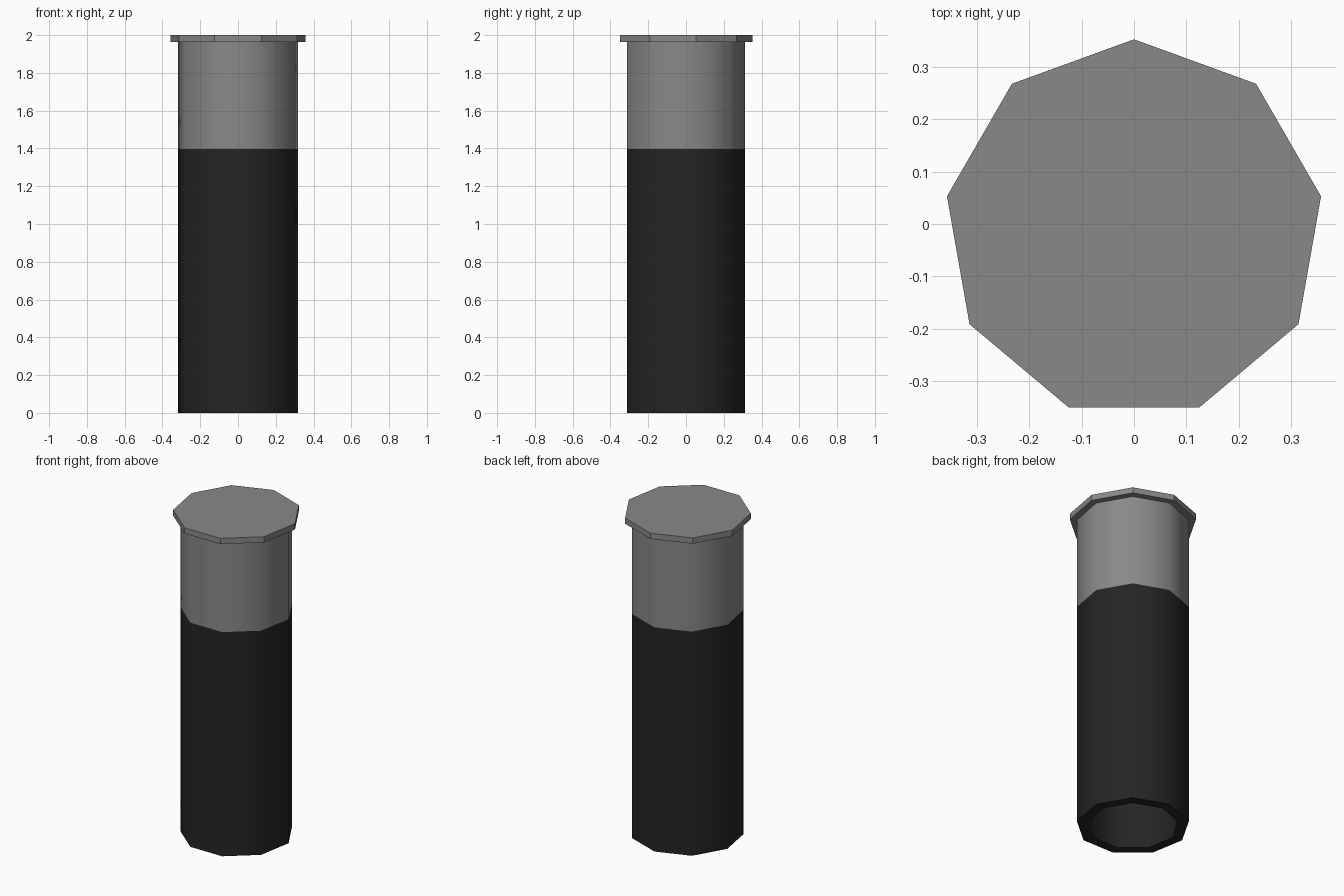
import bpy, bmesh, math

if "Cube" in bpy.data.objects:
    bpy.data.objects.remove(bpy.data.objects["Cube"])

SIDES = 9
CY = -0.01          # nonagon centre, so the bounds are centred on y = 0
R_CAP, R_OUT, R_IN = 0.362, 0.3215, 0.26
Z_SPLIT, Z_CAP, Z_TOP = 1.397, 1.964, 2.0


def material(name, v):
    m = bpy.data.materials.new(name)
    m.diffuse_color = (v, v, v, 1)
    m.use_nodes = True
    m.node_tree.nodes["Principled BSDF"].inputs["Base Color"].default_value = m.diffuse_color
    return m


grey = material("mid grey", 0.25)
black = material("soft black", 0.018)


def ring(bm, r, z):
    # one vertex of the nonagon points to the back
    return [bm.verts.new((r * math.cos(math.radians(90 + 360 / SIDES * i)),
                          CY + r * math.sin(math.radians(90 + 360 / SIDES * i)), z))
            for i in range(SIDES)]


def bridge(bm, a, b):
    for i in range(SIDES):
        j = (i + 1) % SIDES
        bm.faces.new((a[i], a[j], b[j], b[i]))


def finish(bm, name, mats):
    bmesh.ops.recalc_face_normals(bm, faces=bm.faces)
    me = bpy.data.meshes.new(name)
    bm.to_mesh(me)
    bm.free()
    for m in mats:
        me.materials.append(m)
    ob = bpy.data.objects.new(name, me)
    bpy.context.collection.objects.link(ob)
    return ob


# hollow tube: closed loop of rings, outside up and inside down
bm = bmesh.new()
profile = [(R_OUT, 0), (R_OUT, Z_SPLIT), (R_OUT, Z_CAP),
           (R_IN, Z_CAP), (R_IN, Z_SPLIT), (R_IN, 0)]
rings = [ring(bm, r, z) for r, z in profile]
for k in range(len(rings)):
    bridge(bm, rings[k], rings[(k + 1) % len(rings)])
tube = finish(bm, "tube", [grey, black])
for p in tube.data.polygons:      # lower section is black
    p.material_index = 1 if p.center.z < Z_SPLIT else 0
bpy.ops.object.select_all(action='DESELECT')
tube.select_set(True)
bpy.context.view_layer.objects.active = tube
bpy.ops.object.shade_smooth_by_angle(angle=math.radians(60))

# flat lid plate
bm = bmesh.new()
low, high = ring(bm, R_CAP, Z_CAP), ring(bm, R_CAP, Z_TOP)
bridge(bm, low, high)
bm.faces.new(low)
bm.faces.new(high)
finish(bm, "lid", [grey])
